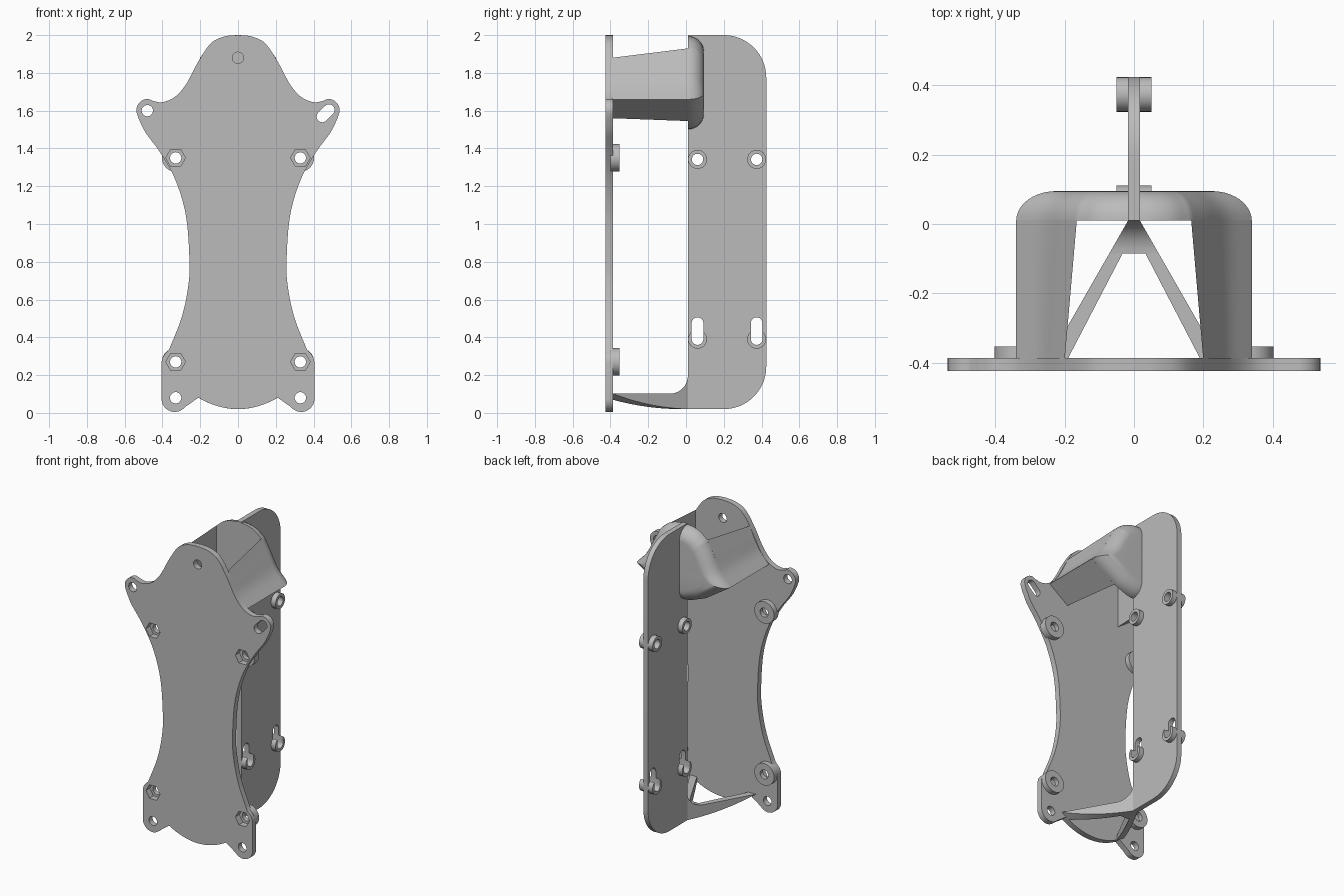
import bpy, bmesh
from math import sin, cos, pi, radians
from mathutils import Vector

if "Cube" in bpy.data.objects:
    bpy.data.objects.remove(bpy.data.objects["Cube"])

grey = bpy.data.materials.new("plain_grey")
grey.use_nodes = True
grey.diffuse_color = (0.5, 0.5, 0.5, 1)
grey.node_tree.nodes["Principled BSDF"].inputs["Base Color"].default_value = (0.5, 0.5, 0.5, 1)


def build(name, lofts):
    """One object from several lofts; each loft is a list of rings of 3D points."""
    bm = bmesh.new()
    for rings in lofts:
        loops = [[bm.verts.new(p) for p in ring] for ring in rings]
        for a, b in zip(loops, loops[1:]):
            for i in range(len(a)):
                j = (i + 1) % len(a)
                bm.faces.new((a[i], a[j], b[j], b[i]))
        bm.faces.new(loops[0])
        bm.faces.new(loops[-1])
    bmesh.ops.recalc_face_normals(bm, faces=bm.faces)
    mesh = bpy.data.meshes.new(name)
    bm.to_mesh(mesh)
    bm.free()
    mesh.materials.append(grey)
    ob = bpy.data.objects.new(name, mesh)
    bpy.context.collection.objects.link(ob)
    return ob


def along_y(outline, lo, hi):
    return [[(x, y, z) for x, z in outline] for y in (lo, hi)]


def along_x(outline, lo, hi):
    return [[(x, y, z) for y, z in outline] for x in (lo, hi)]


def arc(cx, cz, r, start, end, n=12):
    return [(cx + r * cos(radians(start + (end - start) * i / n)),
             cz + r * sin(radians(start + (end - start) * i / n))) for i in range(n + 1)]


def circle(cx, cz, r, n=32):
    return arc(cx, cz, r, 0, 360, n)[:-1]


def slot(cx, cz, r, half, angle):
    dx, dz = half * cos(radians(angle)), half * sin(radians(angle))
    return (arc(cx + dx, cz + dz, r, angle - 90, angle + 90)
            + arc(cx - dx, cz - dz, r, angle + 90, angle + 270))


def smooth(points, n=6):
    """Catmull-Rom curve through the points."""
    p = [Vector(q) for q in points]
    p = [2 * p[0] - p[1]] + p + [2 * p[-1] - p[-2]]
    out = []
    for a, b, c, d in zip(p, p[1:], p[2:], p[3:]):
        for i in range(n):
            t = i / n
            out.append(tuple(0.5 * (2 * b + (c - a) * t + (2 * a - 5 * b + 4 * c - d) * t ** 2
                                    + (3 * b - a - 3 * c + d) * t ** 3)))
    return out + [tuple(p[-2])]


def mirrored(half):
    """Close a right half outline that starts and ends on the centre line."""
    return half + [(-x, z) for x, z in reversed(half[1:-1])]


def cut(targets, lofts):
    cutter = build("cutter", lofts)
    cutter.hide_render = True
    for ob in targets:
        mod = ob.modifiers.new("holes", "BOOLEAN")
        mod.operation, mod.solver, mod.object = "DIFFERENCE", "EXACT", cutter
        bpy.context.view_layer.objects.active = ob
        bpy.ops.object.modifier_apply(modifier=mod.name)
    bpy.data.objects.remove(cutter)


# Front plate outline: domed top, ears, waist, feet and curved lower edge
shoulder = smooth([(0, 2), (0.075, 1.992), (0.145, 1.955), (0.21, 1.86), (0.275, 1.74),
                   (0.335, 1.672), (0.4, 1.645), (0.45, 1.651)])
ear = arc(0.478, 1.602, 0.06, 95, -15)
waist = smooth([(0.525, 1.555), (0.49, 1.485), (0.41, 1.375), (0.33, 1.23), (0.275, 1.04),
                (0.257, 0.8), (0.265, 0.66), (0.3, 0.5), (0.365, 0.335)])
foot = arc(0.325, 0.262, 0.08, 50, 0, 6) + arc(0.335, 0.075, 0.07, 0, -140)


def belly(x):
    return 0.02 + 1.37 * x * x


lower_edge = [(0.21 * (1 - i / 8), belly(0.21 * (1 - i / 8))) for i in range(9)]
FRONT, BACK = -0.425, -0.387
plate = build("front_plate", [along_y(mirrored(shoulder + ear + waist + foot + lower_edge), FRONT, BACK)])

# Bosses behind the plate, with through holes and hexagonal nut pockets
nuts = [(sx * 0.33, z) for sx in (-1, 1) for z in (0.27, 1.35)]
plate_bosses = build("plate_bosses", [along_y(circle(x, z, 0.073), -0.4, -0.353) for x, z in nuts])
holes = [circle(x, z, 0.03) for x, z in nuts]
holes += [circle(sx * 0.33, 0.08, 0.03) for sx in (-1, 1)]
holes += [circle(-0.48, 1.6, 0.03), circle(0, 1.88, 0.03), slot(0.464, 1.586, 0.03, 0.025, 45)]
cut([plate, plate_bosses], [along_y(h, -0.5, -0.3) for h in holes])
cut([plate, plate_bosses], [along_y(circle(x, z, 0.052, 6), -0.5, -0.383) for x, z in nuts])

# Rear fin with rounded back corners
R = 0.225
fin_outline = ([(0.01, 0.02)] + arc(0.425 - R, 0.02 + R, R, -90, 0, 16)
               + arc(0.425 - R, 2 - R, R, 0, 90, 16) + [(0.01, 2)])
fin = build("rear_fin", [along_x(fin_outline, -0.017, 0.017)])

# Fin bosses: round holes above, open slots below
columns = (0.061, 0.374)
fin_bosses = build("fin_bosses", [along_x(circle(y, z, 0.05), -0.05, 0.05)
                                  for y in columns for z in (0.39, 1.342)])
fin_holes = [circle(y, 1.342, 0.03) for y in columns]
fin_holes += [slot(y, 0.433, 0.031, 0.042, 90) for y in columns]
cut([fin, fin_bosses], [along_x(h, -0.2, 0.2) for h in fin_holes])

# Upper bracket legs: tapered lofts from the plate to the rear wall
leg_front = smooth([(0.2, 1.88), (0.235, 1.805), (0.275, 1.735), (0.34, 1.66)]) + [(0.2, 1.56)]
wall_side = smooth([(0.165, 1.93), (0.21, 1.85), (0.268, 1.74), (0.34, 1.66)])
leg_back = wall_side + [(0.165, 1.545)]
build("bracket_legs", [[[(s * x, -0.39, z) for x, z in leg_front],
                        [(s * x, 0.012, z) for x, z in leg_back]] for s in (-1, 1)])

# Upper bracket rear wall: same outline, rounded over towards the back
crown = smooth([(0, 1.995), (0.06, 1.99), (0.115, 1.97), (0.165, 1.93)])[:-1]
wall = mirrored(crown + wall_side + [(0.165, 1.545), (0.06, 1.505), (0, 1.5)])
rings = []
for i in range(11):
    t = i / 10 * pi / 2
    s = 1 - 0.34 * (1 - cos(t))
    rings.append([(x * s, 0.01 + 0.085 * sin(t), 1.75 + (z - 1.75) * s) for x, z in wall])
build("bracket_rear_wall", [rings])


# Lower V strut with a curved underside and a fillet rising to the fin
def strut_ring(y, inner, side):
    outer = 0.017 + (0.01 - y) * 0.572
    lift = max(0, y + 0.085)
    top = 0.102 + 0.095 - max(0, 0.095 ** 2 - lift ** 2) ** 0.5
    xs = [inner + (outer - inner) * i / 4 for i in range(5)]
    pts = [(x, belly(x)) for x in xs] + [(outer, top), (inner, top)]
    return [(side * x, y, z) for x, z in pts]


struts = []
for side in (-1, 1):
    arm = [strut_ring(-0.387 + 0.302 * i / 10, 0.19 - 0.157 * i / 10, side) for i in range(11)]
    root = [strut_ring(-0.085 + 0.095 * sin(i / 10 * pi / 2), 0, side) for i in range(11)]
    struts += [arm, root]
build("lower_strut", struts)

# Smooth the curves, keep the edges crisp
bpy.ops.object.select_all(action="DESELECT")
for ob in bpy.context.collection.objects:
    if ob.type == "MESH":
        ob.select_set(True)
        bpy.context.view_layer.objects.active = ob
bpy.ops.object.shade_smooth_by_angle(angle=radians(30))
